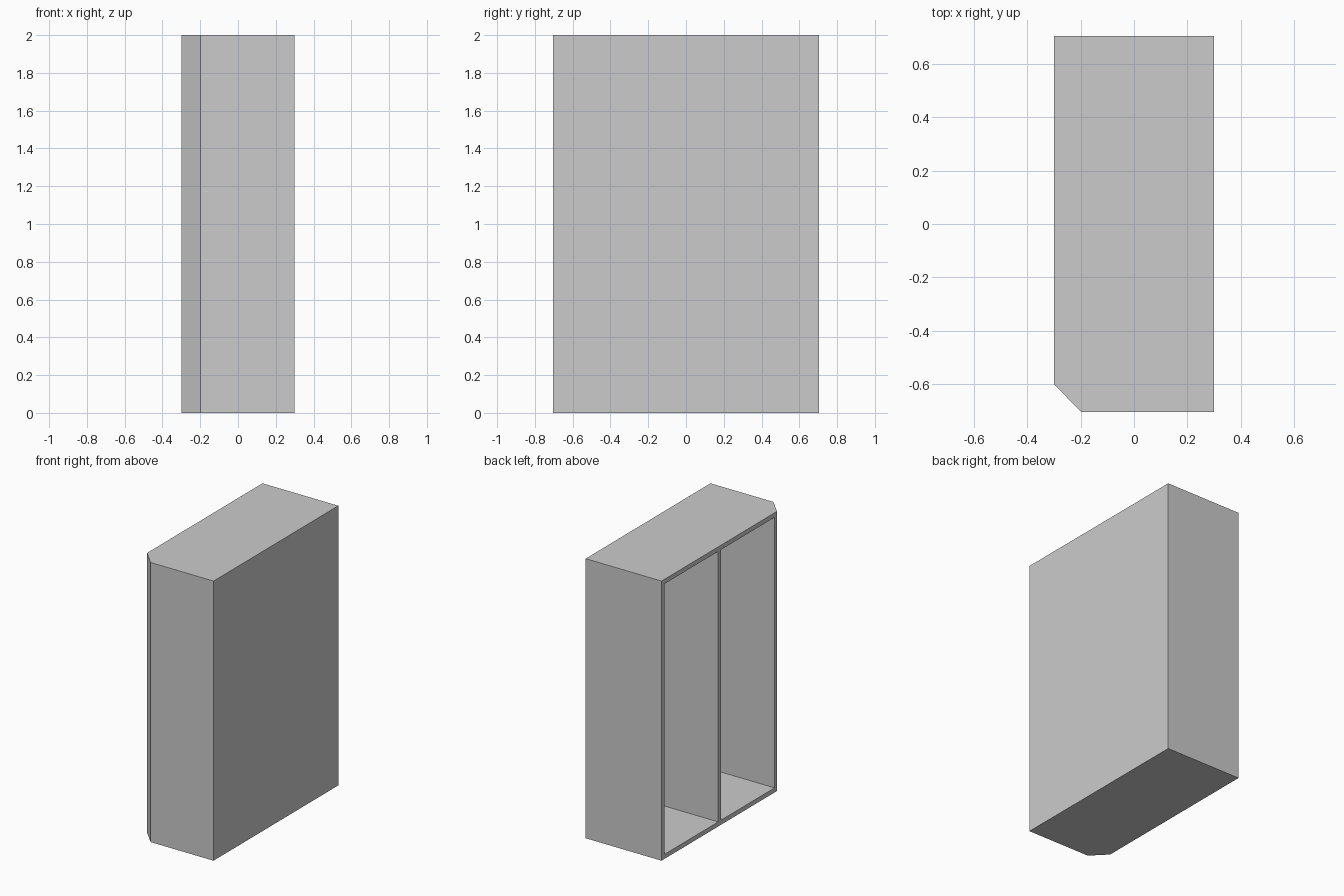
import bpy, bmesh

if "Cube" in bpy.data.objects:
    bpy.data.objects.remove(bpy.data.objects["Cube"])

X, Y, H = 0.3, 0.705, 2.0   # half depth, half width, height
T = 0.033                   # panel thickness
INNER = -0.572              # inner face of the panel beside the chamfer


def prism(name, profile, z0, z1):
    """Extrude a plan profile from z0 to z1."""
    bm = bmesh.new()
    face = bm.faces.new([bm.verts.new((x, y, z0)) for x, y in profile])
    top = bmesh.ops.extrude_face_region(bm, geom=[face])["geom"]
    verts = [g for g in top if isinstance(g, bmesh.types.BMVert)]
    bmesh.ops.translate(bm, verts=verts, vec=(0, 0, z1 - z0))
    bmesh.ops.recalc_face_normals(bm, faces=bm.faces)
    mesh = bpy.data.meshes.new(name)
    bm.to_mesh(mesh)
    bm.free()
    obj = bpy.data.objects.new(name, mesh)
    bpy.context.collection.objects.link(obj)
    return obj


# Cabinet body with one chamfered corner
cabinet = prism("cabinet", [(-0.198, -Y), (X, -Y), (X, Y), (-X, Y), (-X, -0.6)], 0, H)

# Two compartments open to the -x side, split by an upright divider
width = (Y - T - INNER - 0.03) / 2
for i, y in enumerate((INNER, INNER + width + 0.03)):
    cutter = prism(f"compartment_cutter_{i}",
                   [(-X - 0.1, y), (X - T, y), (X - T, y + width), (-X - 0.1, y + width)],
                   T, H - T)
    mod = cabinet.modifiers.new("compartment", "BOOLEAN")
    mod.operation = "DIFFERENCE"
    mod.solver = "EXACT"
    mod.object = cutter
    cutter.hide_render = True
    cutter.hide_set(True)
